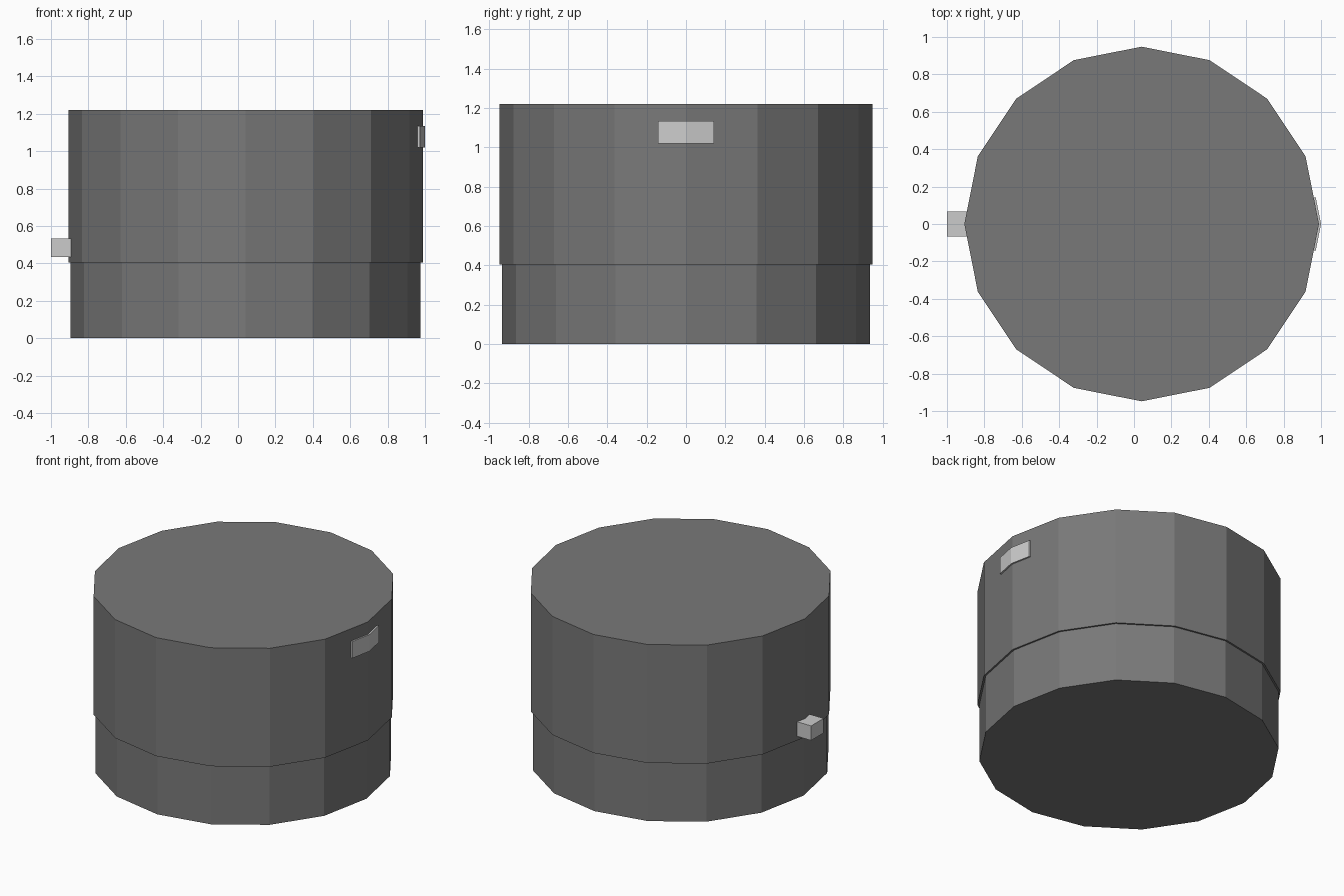
import bpy, bmesh
from math import cos, sin, pi, tan

if "Cube" in bpy.data.objects:
    bpy.data.objects.remove(bpy.data.objects["Cube"])

CX = 0.041
dark = bpy.data.materials.new("dark_casing")
dark.diffuse_color = (0.19, 0.19, 0.19, 1)
dark.use_nodes = True
dark.node_tree.nodes["Principled BSDF"].inputs["Base Color"].default_value = dark.diffuse_color


def prism(name, outline, z0, z1, mat=None):
    """Extrude a flat xy outline from z0 to z1."""
    bm = bmesh.new()
    face = bm.faces.new([bm.verts.new((x, y, z0)) for x, y in outline])
    ext = bmesh.ops.extrude_face_region(bm, geom=[face], use_keep_orig=True)
    top = [v for v in ext["geom"] if isinstance(v, bmesh.types.BMVert)]
    bmesh.ops.translate(bm, verts=top, vec=(0, 0, z1 - z0))
    bmesh.ops.recalc_face_normals(bm, faces=bm.faces)
    mesh = bpy.data.meshes.new(name)
    bm.to_mesh(mesh)
    bm.free()
    ob = bpy.data.objects.new(name, mesh)
    bpy.context.collection.objects.link(ob)
    if mat:
        mesh.materials.append(mat)
    return ob


def ring(r, n=16):
    return [(CX + r * cos(2 * pi * i / n), r * sin(2 * pi * i / n)) for i in range(n)]


# Base and slightly wider lid
prism("base", ring(0.936), 0, 0.405, dark)
prism("lid", ring(0.948), 0.405, 1.22, dark)

# Front plate, bent around the corner of the lid
w, bend = 0.142, 0.142 * tan(pi / 16)
inner, outer = CX + 0.948 - 0.001, 1.0
prism("plate", [(inner - bend, -w), (outer - bend, -w), (outer, 0),
                (outer - bend, w), (inner - bend, w), (inner, 0)], 1.02, 1.135)

# Small catch on the opposite side
prism("catch", [(-1.0, -0.068), (-0.89, -0.068), (-0.89, 0.068), (-1.0, 0.068)], 0.433, 0.533)
